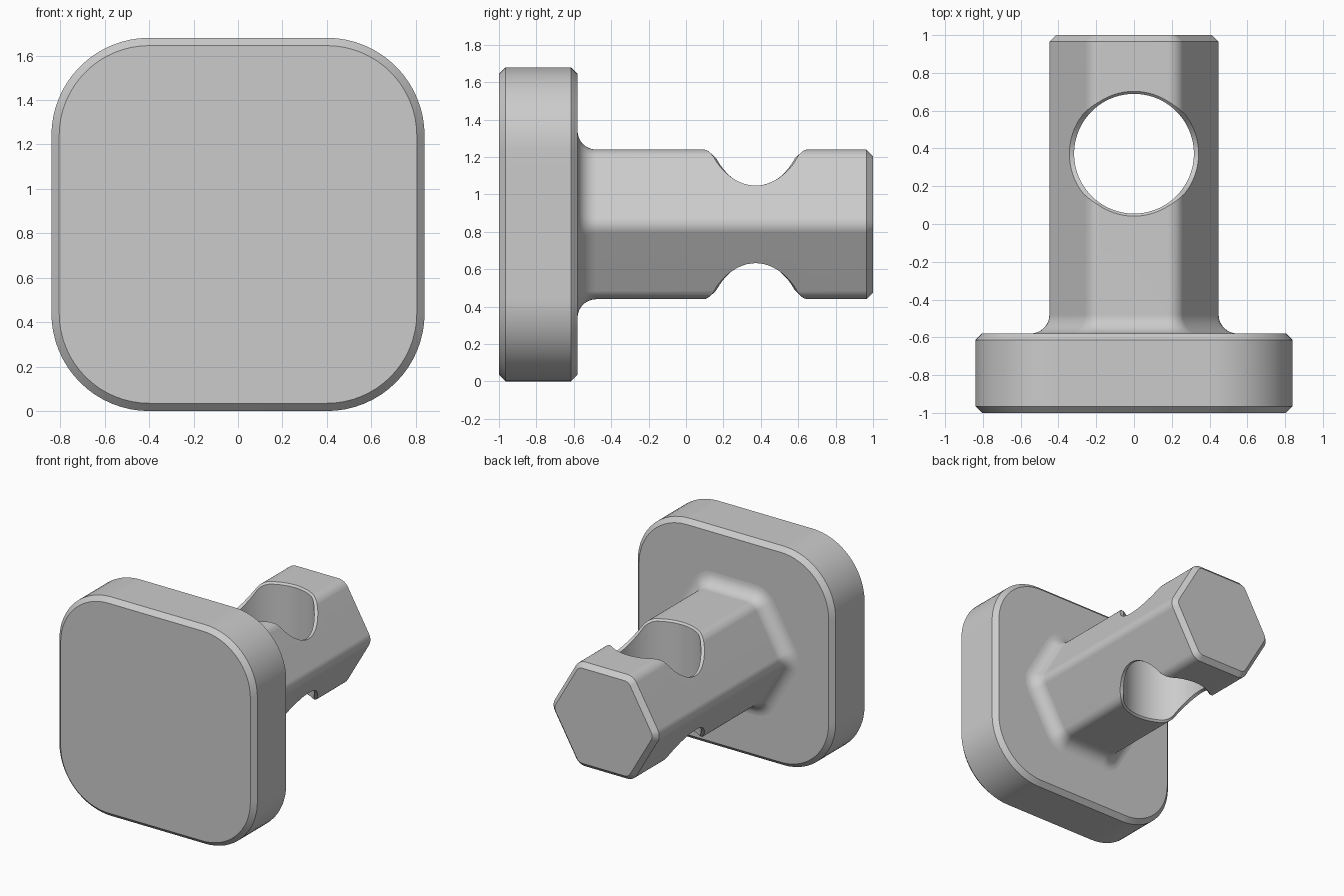
import bpy, bmesh
from math import pi, sin, cos, tan, atan, sqrt

if "Cube" in bpy.data.objects:
    bpy.data.objects.remove(bpy.data.objects["Cube"], do_unlink=True)

MID_Z = 0.84           # height of the shared axis
APOTHEM, ROUND = 0.40, 0.09   # hexagonal shaft
HOLE_Y, HOLE_R, LIP = 0.372, 0.317, 0.0135

grey = bpy.data.materials.new("light grey")
grey.use_nodes = True
colour = (0.6, 0.6, 0.6, 1)
grey.diffuse_color = colour
grey.node_tree.nodes["Principled BSDF"].inputs["Base Color"].default_value = colour


def outline(sides, apothem, radius, y, segments):
    """Rounded regular polygon standing at depth y, with a flat side on top."""
    reach = (apothem - radius) / cos(pi / sides)
    ring = []
    for k in range(sides):
        corner = pi / 2 + (k + 0.5) * 2 * pi / sides
        for i in range(segments + 1):
            a = corner + (2 * i / segments - 1) * pi / sides
            ring.append((reach * cos(corner) + radius * cos(a), y,
                         MID_Z + reach * sin(corner) + radius * sin(a)))
    return ring


def loft(name, rings):
    """Skin a stack of equal rings and cap both ends."""
    bm = bmesh.new()
    rows = [[bm.verts.new(p) for p in ring] for ring in rings]
    count = len(rows[0])
    for a, b in zip(rows, rows[1:]):
        for i in range(count):
            j = (i + 1) % count
            bm.faces.new((a[i], a[j], b[j], b[i]))
    bm.faces.new(rows[0])
    bm.faces.new(rows[-1])
    bmesh.ops.recalc_face_normals(bm, faces=bm.faces)
    mesh = bpy.data.meshes.new(name)
    bm.to_mesh(mesh)
    bm.free()
    mesh.materials.append(grey)
    obj = bpy.data.objects.new(name, mesh)
    bpy.context.collection.objects.link(obj)
    return obj


def finish(obj):
    """Smooth the rounds while keeping flats flat and edges sharp."""
    bpy.ops.object.select_all(action='DESELECT')
    obj.select_set(True)
    bpy.context.view_layer.objects.active = obj
    bpy.ops.object.shade_smooth_by_angle(angle=pi / 6)
    weighted = obj.modifiers.new("even shading", 'WEIGHTED_NORMAL')
    weighted.keep_sharp = True


def shaft_height(x):
    """Half height of the rounded hexagon at x."""
    x = abs(x)
    cz = APOTHEM - ROUND
    cx = cz * tan(pi / 6)
    if x < cx:
        return APOTHEM
    if x < cx + ROUND * sin(pi / 3):
        return cz + sqrt(ROUND ** 2 - (x - cx) ** 2)
    return (APOTHEM / cos(pi / 6) * 1.0 - x) * tan(pi / 3)


def hole_rings():
    """Rings of the cross hole, with a lip that follows the shaft surface."""
    columns = []
    for i in range(96):
        a = 2 * pi * i / 96
        step = 0.01
        drop = (shaft_height(HOLE_R * cos(a))
                - shaft_height((HOLE_R + step) * cos(a))) / step
        wedge = pi / 2 - atan(drop)
        setback = LIP / tan(wedge / 2)
        r_in, r_out = HOLE_R, HOLE_R + setback * sin(wedge)
        z_in = shaft_height(r_in * cos(a)) - setback
        z_out = shaft_height(r_out * cos(a))
        r_far, z_far = 1.5 * r_out - 0.5 * r_in, 1.5 * z_out - 0.5 * z_in
        half = [(r_in, z_in), (r_far, z_far), (r_far, 0.6)]
        column = [(r, -z) for r, z in reversed(half)] + half
        columns.append([(r * cos(a), HOLE_Y + r * sin(a), MID_Z + z)
                        for r, z in column])
    return list(zip(*columns))


# Rounded square head plate with chamfered rims
plate = loft("head_plate", [
    outline(4, 0.84 - inset, 0.44 - inset, y, 16)
    for y, inset in ((-1, 0.035), (-0.965, 0), (-0.615, 0), (-0.58, 0.035))])
finish(plate)

# Hexagonal shaft: base fillet, straight run, chamfered tip
profile = [(-0.62, 0.1)]
for i in range(9):
    t = pi / 2 * (1 - i / 8)
    profile.append((-0.48 - 0.1 * sin(t), 0.1 * (1 - cos(t))))
profile += [(0.965, 0), (1, -0.035)]
shaft = loft("hex_shaft", [
    outline(6, APOTHEM + grow, ROUND + grow, y, 6) for y, grow in profile])

# Cross hole through the shaft
cutter = loft("hole_cutter", hole_rings())
cutter.hide_render = True
cut = shaft.modifiers.new("cross hole", 'BOOLEAN')
cut.operation = 'DIFFERENCE'
cut.solver = 'EXACT'
cut.object = cutter
bpy.context.view_layer.objects.active = shaft
bpy.ops.object.modifier_apply(modifier=cut.name)
bpy.data.objects.remove(cutter, do_unlink=True)
finish(shaft)
